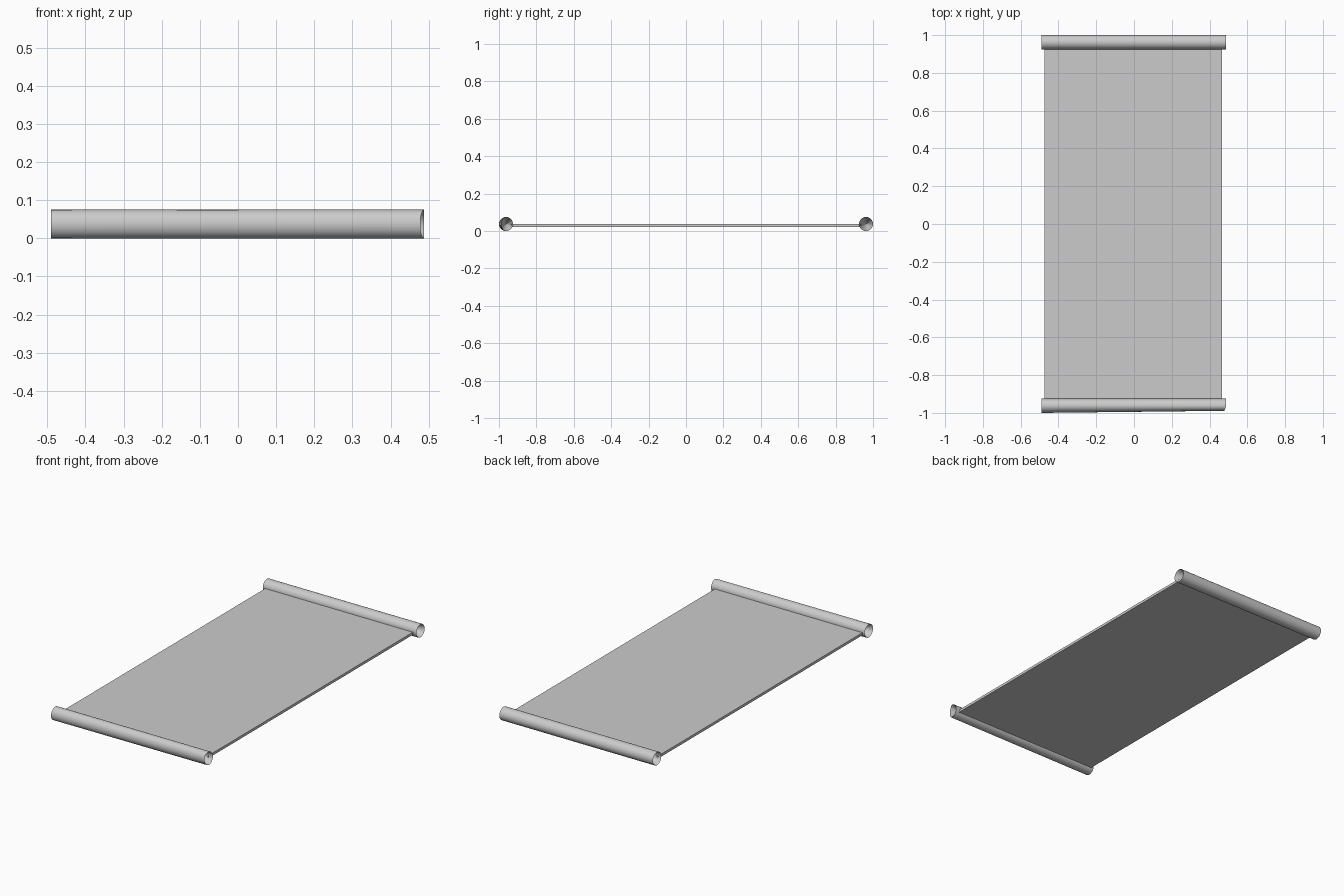
import bpy, bmesh, math

cube = bpy.data.objects.get("Cube")
if cube:
    bpy.data.objects.remove(cube, do_unlink=True)

grey = bpy.data.materials.new("plain grey")
grey.use_nodes = True
grey.diffuse_color = (0.6, 0.6, 0.6, 1)
grey.node_tree.nodes["Principled BSDF"].inputs["Base Color"].default_value = (0.6, 0.6, 0.6, 1)

RADIUS = 0.0375
SIDES = 32


def finish(name, bm):
    bmesh.ops.recalc_face_normals(bm, faces=bm.faces)
    mesh = bpy.data.meshes.new(name)
    bm.to_mesh(mesh)
    bm.free()
    obj = bpy.data.objects.new(name, mesh)
    bpy.context.collection.objects.link(obj)
    mesh.materials.append(grey)
    return obj


def roller(name, y, taper=0.0, slant=0.0):
    """Roller along x with deep hollow ends; taper trims the front at +x."""
    bm = bmesh.new()
    # outer wall between the rims, with a conical hollow running in from each
    stations = [(-0.38, 0.02), (-0.49, 1), (0.488, 1), (0.38, 0.02)]
    rings = []
    for x, scale in stations:
        ring = []
        for i in range(SIDES):
            a = math.tau * i / SIDES
            dy = RADIUS * scale * math.cos(a)
            dz = RADIUS * scale * math.sin(a)
            front = max(0, -dy / RADIUS) if x > 0 else 0
            ring.append(bm.verts.new((x - slant * front, y + dy + taper * front, RADIUS + dz)))
        rings.append(ring)
    for a, b in zip(rings, rings[1:]):
        for i in range(SIDES):
            j = (i + 1) % SIDES
            bm.faces.new((a[i], a[j], b[j], b[i]))
    bm.faces.new(rings[0])
    bm.faces.new(rings[-1])
    obj = finish(name, bm)
    bpy.ops.object.select_all(action="DESELECT")
    obj.select_set(True)
    bpy.context.view_layer.objects.active = obj
    bpy.ops.object.shade_smooth_by_angle(angle=math.radians(35))


# Flat sheet stretched between the rollers
bm = bmesh.new()
bmesh.ops.create_cube(bm, size=1)
bmesh.ops.scale(bm, vec=(0.94, 1.87, 0.015), verts=bm.verts)
bmesh.ops.translate(bm, vec=(-0.005, 0, 0.03), verts=bm.verts)
finish("sheet", bm)

# Rollers at both ends
roller("front_roller", -0.9625, taper=0.011, slant=0.01)
roller("back_roller", 0.9625)
